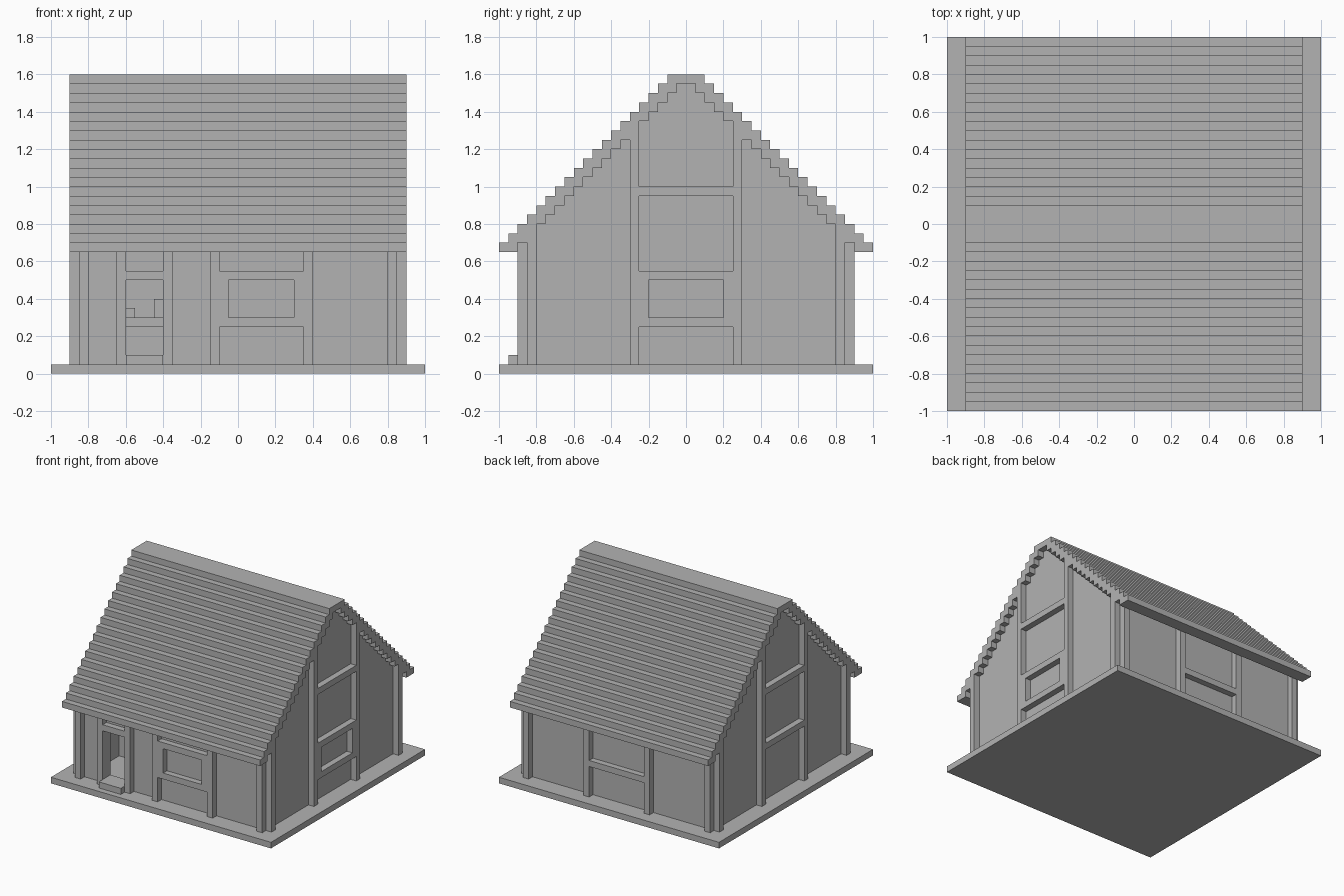
import bpy

if "Cube" in bpy.data.objects:
    bpy.data.objects.remove(bpy.data.objects["Cube"], do_unlink=True)

U = 0.05      # module size
WALL = 0.85   # outer wall face
TRIM = 0.9    # outer timber face

grey = bpy.data.materials.new("plain grey")
grey.use_nodes = True
grey.diffuse_color = (0.45, 0.45, 0.45, 1)
grey.node_tree.nodes["Principled BSDF"].inputs["Base Color"].default_value = (0.45, 0.45, 0.45, 1)


def add_mesh(name, verts, faces):
    mesh = bpy.data.meshes.new(name)
    mesh.from_pydata(verts, [], faces)
    mesh.materials.append(grey)
    obj = bpy.data.objects.new(name, mesh)
    bpy.context.collection.objects.link(obj)
    return obj


def prism(name, profile, x0, x1):
    """Extrude a counter-clockwise (y, z) profile along x."""
    n = len(profile)
    verts = [(x, y, z) for x in (x0, x1) for y, z in profile]
    faces = [tuple(reversed(range(n))), tuple(range(n, 2 * n))]
    faces += [(i, (i + 1) % n, (i + 1) % n + n, i + n) for i in range(n)]
    return add_mesh(name, verts, faces)


def box(name, x, y, z):
    x, y = sorted(x), sorted(y)
    return prism(name, [(y[0], z[0]), (y[1], z[0]), (y[1], z[1]), (y[0], z[1])], *x)


def long_side(name, s, x0, x1, z0, z1):
    """Timber on the front (s=-1) or back (s=1) wall."""
    box(name, (x0, x1), (s * WALL, s * TRIM), (z0, z1))


def gable_side(name, s, y0, y1, z0, z1):
    """Timber on the left (s=1) or right (s=-1) gable."""
    box(name, (s * WALL, s * TRIM), (y0, y1), (z0, z1))


def roof_top(i):
    return 1.6 - U * max(0, i - 1)


def roof_under(i):
    return max(0.65, 1.55 - U * i)


def stairs(height, count):
    """Stepped line from the +y eave over the ridge to the -y eave."""
    half = []
    for i in reversed(range(count)):
        for y in ((i + 1) * U, i * U):
            p = (y, height(i))
            if y > 0:
                half.append(p)
    # drop points in the middle of level runs
    clean = [p for k, p in enumerate(half)
             if not (0 < k < len(half) - 1 and half[k - 1][1] == p[1] == half[k + 1][1])
             and not (k and half[k - 1] == p)]
    return clean + [(-y, z) for y, z in reversed(clean)]


# Ground slab
box("ground_slab", (-1, 1), (-1, 1), (0, U))

# Stepped roof shell
outer = stairs(roof_top, 20)
inner = stairs(roof_under, 20)
prism("stepped_roof", outer + inner[::-1], -TRIM, TRIM)

# Gable walls follow the underside of the roof
gable = stairs(roof_under, 17)
gable_profile = gable + [(-WALL, U), (WALL, U)]
for s, side in ((1, "left"), (-1, "right")):
    a, b = sorted((s * 0.8, s * WALL))
    prism(side + "_gable_wall", gable_profile, a, b)

# Back wall, and front wall around the doorway
box("back_wall", (-0.8, 0.8), (0.8, WALL), (U, 0.75))
box("front_wall_right", (-0.8, -0.6), (-WALL, -0.8), (U, 0.75))
box("front_wall_left", (-0.4, 0.8), (-WALL, -0.8), (U, 0.75))
box("front_wall_over_door", (-0.6, -0.4), (-WALL, -0.8), (0.5, 0.75))

# Corner posts, a pair at each corner
for sx in (-1, 1):
    for sy in (-1, 1):
        a, b = sorted((sx * 0.8, sx * WALL))
        long_side("corner_post", sy, a, b, U, 0.7)
        a, b = sorted((sy * 0.8, sy * WALL))
        gable_side("corner_post_gable", sx, a, b, U, 0.75)

# Front and back posts
for x in (-0.65, -0.4, -0.15, 0.35):
    long_side("front_post", -1, x, x + U, U, 0.7)
for x in (-0.3, 0.25):
    long_side("back_post", 1, x, x + U, U, 0.7)
long_side("back_rail", 1, -0.25, 0.25, 0.3, 0.35)

# Doorway
long_side("door_lintel", -1, -0.6, -0.4, 0.5, 0.55)
box("door_step", (-0.6, -0.4), (-0.95, -0.8), (U, 0.1))

# Front window frame
for z in (0.25, 0.5):
    long_side("front_window_rail", -1, -0.1, 0.35, z, z + U)
for x in (-0.1, 0.3):
    long_side("front_window_jamb", -1, x, x + U, 0.3, 0.5)

# Gable timbers
for s in (-1, 1):
    for y in (-0.3, 0.25):
        gable_side("gable_post", s, y, y + U, U, 1.3)
    for z in (0.5, 0.95):
        gable_side("gable_rail", s, -0.25, 0.25, z, z + U)

# Window on the left gable
gable_side("gable_window_sill", 1, -0.25, 0.25, 0.25, 0.3)
for y in (-0.25, 0.2):
    gable_side("gable_window_jamb", 1, y, y + U, 0.3, 0.5)

# Furniture seen through the doorway
box("counter_body", (-0.8, -0.3), (-0.4, -0.2), (U, 0.25))
box("counter_top", (-0.8, -0.3), (-0.45, -0.2), (0.25, 0.3))
box("counter_cup", (-0.6, -0.55), (-0.35, -0.3), (0.3, 0.35))
box("counter_jar", (-0.45, -0.4), (-0.35, -0.3), (0.3, 0.4))
